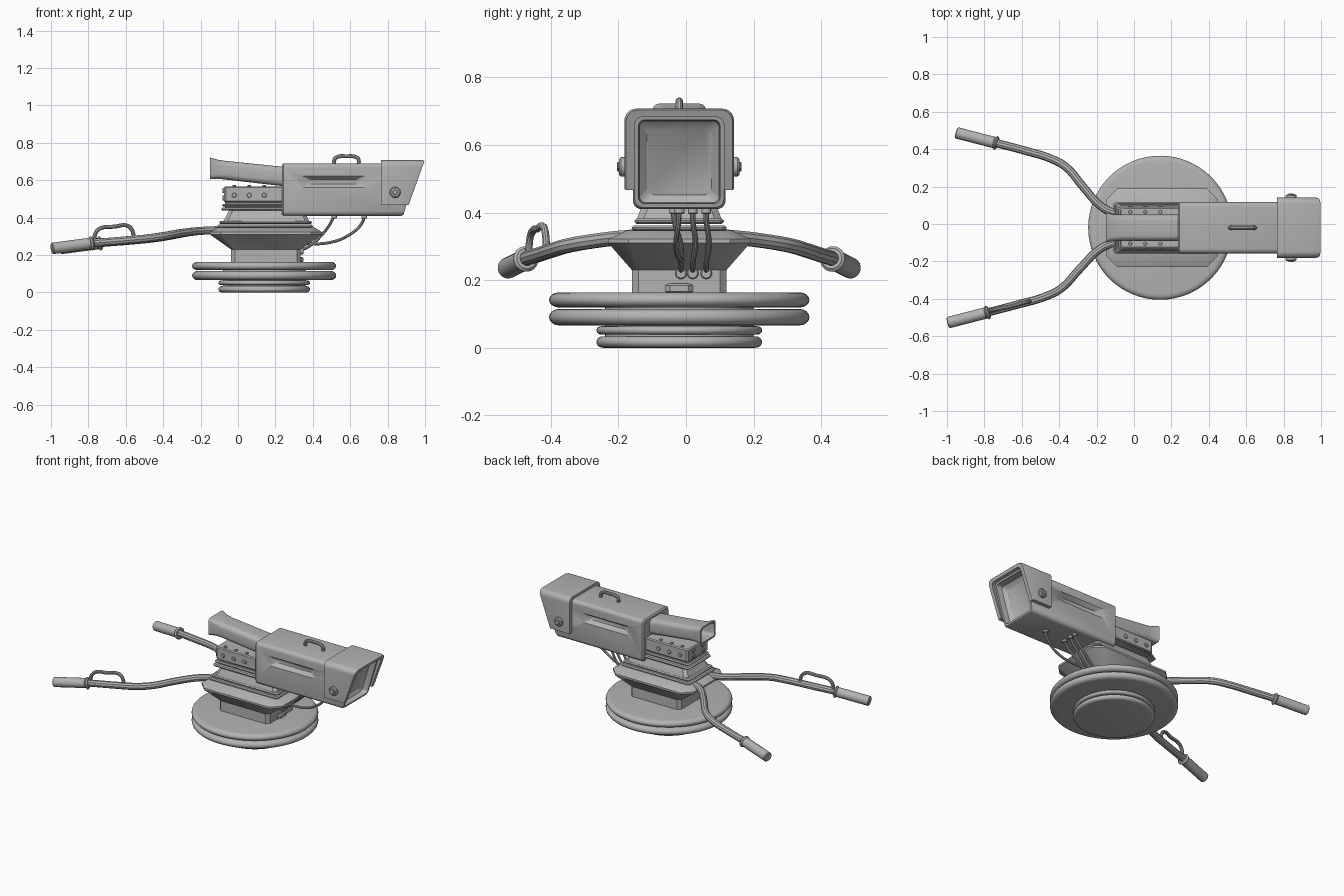
import bpy, bmesh, math
from mathutils import Vector

if "Cube" in bpy.data.objects:
    bpy.data.objects.remove(bpy.data.objects["Cube"])

YC = -0.02          # centre line of the machine
CX = 0.14           # centre of the turntable

grey = bpy.data.materials.new("painted grey")
grey.use_nodes = True
grey.diffuse_color = (0.45, 0.45, 0.45, 1)
grey.node_tree.nodes["Principled BSDF"].inputs["Base Color"].default_value = (0.45, 0.45, 0.45, 1)
parts = []


def finish(name, bm):
    bmesh.ops.recalc_face_normals(bm, faces=bm.faces)
    me = bpy.data.meshes.new(name)
    bm.to_mesh(me)
    bm.free()
    me.materials.append(grey)
    ob = bpy.data.objects.new(name, me)
    bpy.context.collection.objects.link(ob)
    parts.append(ob)
    return ob


def loft(name, rings):
    """Skin a list of equal-length rings and cap both ends."""
    bm = bmesh.new()
    rows = [[bm.verts.new(p) for p in ring] for ring in rings]
    n = len(rows[0])
    for a, b in zip(rows, rows[1:]):
        for i in range(n):
            j = (i + 1) % n
            bm.faces.new((a[i], a[j], b[j], b[i]))
    bm.faces.new(rows[0])
    bm.faces.new(rows[-1])
    return finish(name, bm)


def rounded(hu, hv, r, n=5):
    """Rounded rectangle; n=1 gives plain chamfered corners."""
    pts = []
    for k, (su, sv) in enumerate(((1, 1), (-1, 1), (-1, -1), (1, -1))):
        for i in range(n + 1):
            a = math.pi / 2 * (k + i / n)
            pts.append((su * (hu - r) + r * math.cos(a), sv * (hv - r) + r * math.sin(a)))
    return pts


def flat_ring(x0, x1, hy, z, r, n=1):
    return [((x0 + x1) / 2 + u, YC + v, z) for u, v in rounded((x1 - x0) / 2, hy, r, n)]


def upright_ring(x, zc, hy, hz, r, lean=0.0):
    return [(x + v * lean, YC + u, zc + v) for u, v in rounded(hy, hz, r)]


def block(name, x0, x1, hy, z0, z1, b=0.006):
    return loft(name, [flat_ring(x0 + e, x1 - e, hy - e, z, 0.012)
                       for e, z in ((b, z0), (0, z0 + b), (0, z1 - b), (b, z1))])


def disc(name, radius, z0, z1, edge_in):
    """Turntable plate with a rounded rim."""
    rings, mid, half = [], (z0 + z1) / 2, (z1 - z0) / 2
    for i in range(9):
        a = math.pi * (i / 8 - 0.5)
        r = radius - edge_in * (1 - math.cos(a))
        rings.append([(CX + r * math.cos(t), YC + r * math.sin(t), mid + half * math.sin(a))
                      for t in (2 * math.pi * k / 64 for k in range(64))])
    return loft(name, rings)


def rod(name, start, end, radius, sides=20, bevel=0.2):
    """Cylinder between two points with softened ends."""
    a, b = Vector(start), Vector(end)
    d = (b - a).normalized()
    u = d.orthogonal().normalized()
    v = d.cross(u)
    e = radius * bevel
    rings = []
    for c, r in ((a, radius - e), (a + d * e, radius), (b - d * e, radius), (b, radius - e)):
        rings.append([c + r * (u * math.cos(t) + v * math.sin(t))
                      for t in (2 * math.pi * k / sides for k in range(sides))])
    return loft(name, rings)


def tube(name, points, radius):
    """Smooth pipe through points."""
    cu = bpy.data.curves.new(name, "CURVE")
    cu.dimensions = "3D"
    cu.bevel_depth, cu.bevel_resolution, cu.resolution_u = radius, 3, 6
    cu.use_fill_caps = True
    sp = cu.splines.new("BEZIER")
    sp.bezier_points.add(len(points) - 1)
    for bp, p in zip(sp.bezier_points, points):
        bp.co = p
        bp.handle_left_type = bp.handle_right_type = "AUTO"
    tmp = bpy.data.objects.new(name + " path", cu)
    bpy.context.collection.objects.link(tmp)
    bpy.context.view_layer.update()
    bm = bmesh.new()
    bm.from_mesh(tmp.evaluated_get(bpy.context.evaluated_depsgraph_get()).to_mesh())
    bpy.data.objects.remove(tmp)
    return finish(name, bm)


# Turntable
disc("foot_plate_lower", 0.245, 0.0, 0.034, 0.02)
disc("foot_plate_upper", 0.245, 0.039, 0.064, 0.015)
disc("turntable_lower", 0.385, 0.066, 0.115, 0.03)
disc("turntable_upper", 0.385, 0.119, 0.164, 0.03)
rod("turntable_hub", (CX, YC, 0.01), (CX, YC, 0.15), 0.22, 48, 0.02)

# Pedestal with flared skirt
loft("pedestal", [flat_ring(-0.037, 0.335, 0.14, 0.155, 0.02),
                  flat_ring(-0.037, 0.335, 0.14, 0.23, 0.02),
                  flat_ring(-0.15, 0.45, 0.21, 0.31, 0.06),
                  flat_ring(-0.15, 0.45, 0.21, 0.322, 0.06),
                  flat_ring(-0.11, 0.41, 0.155, 0.347, 0.03)])
block("pedestal_tab", 0.3, 0.35, 0.04, 0.16, 0.19)

# Stacked neck plates and bearing block
block("neck_plate_lower", -0.11, 0.40, 0.14, 0.345, 0.362)
block("neck_plate_middle", -0.1, 0.395, 0.132, 0.366, 0.382)
loft("neck_collar", [flat_ring(-0.08, 0.38, 0.125, 0.38, 0.02),
                     flat_ring(-0.07, 0.375, 0.12, 0.395, 0.02),
                     flat_ring(-0.045, 0.35, 0.10, 0.445, 0.02)])
block("neck_plate_upper", -0.09, 0.36, 0.125, 0.437, 0.453)
block("neck_plate_top", -0.085, 0.36, 0.115, 0.46, 0.474)
block("bearing_core", -0.07, 0.34, 0.10, 0.44, 0.49)
block("bearing_block", -0.075, 0.32, 0.11, 0.482, 0.567)
for x in (-0.02, 0.06, 0.14):
    for s in (-1, 1):
        rod("block_side_bolt", (x, YC + s * 0.10, 0.52), (x, YC + s * 0.117, 0.52), 0.013, 12)
        rod("block_top_bolt", (x, YC + s * 0.085, 0.56), (x, YC + s * 0.085, 0.574), 0.01, 12)
for y in (-0.05, 0.05):
    for z in (0.505, 0.545):
        rod("block_rear_bolt", (-0.06, YC + y, z), (-0.083, YC + y, z), 0.014, 12)

# Sight tube with flared hollow eyepiece
loft("sight_tube", [upright_ring(*r) for r in (
    (0.27, 0.617, 0.07, 0.052, 0.03), (-0.07, 0.654, 0.07, 0.05, 0.03),
    (-0.11, 0.659, 0.071, 0.051, 0.025), (-0.15, 0.664, 0.079, 0.058, 0.02),
    (-0.15, 0.664, 0.068, 0.047, 0.02), (-0.06, 0.653, 0.058, 0.038, 0.02))])

# Main housing with leaning, recessed front window
LEAN, ZM = 0.3, 0.55
housing = loft("housing", [
    upright_ring(0.235, ZM, 0.129, 0.132, 0.02), upright_ring(0.243, ZM, 0.137, 0.14, 0.025),
    upright_ring(0.915, ZM, 0.137, 0.14, 0.025, LEAN), upright_ring(0.925, ZM, 0.132, 0.135, 0.025, LEAN),
    upright_ring(0.925, ZM, 0.121, 0.124, 0.02, LEAN), upright_ring(0.885, ZM, 0.118, 0.121, 0.02, LEAN),
    upright_ring(0.865, ZM, 0.095, 0.098, 0.02, LEAN)])

# Tapered finger recesses in both housing sides
for s in (-1, 1):
    rings = [[(0.51 + u, YC + s * y, 0.592 + v) for u, v in rounded(hx, hz, 0.01, 2)]
             for y, hx, hz in ((0.108, 0.13, 0.012), (0.142, 0.178, 0.034))]
    cutter = loft("recess_cutter", rings)
    parts.remove(cutter)
    cutter.hide_render = True
    mod = housing.modifiers.new("recess", "BOOLEAN")
    mod.operation, mod.solver, mod.object = "DIFFERENCE", "EXACT", cutter
    bpy.context.view_layer.objects.active = housing
    bpy.ops.object.modifier_apply(modifier=mod.name)
    bpy.data.objects.remove(cutter)

# Visor hood: open U-shaped shell with a sloped front edge
def hood_path(hy, top, r):
    arc = [(hy - r + r * math.cos(a), top - r + r * math.sin(a))
           for a in (math.pi / 2 * i / 6 for i in range(7))]
    half = [(hy, 0.47)] + arc
    return half + [(-y, z) for y, z in reversed(half)]


outline = hood_path(0.162, 0.707, 0.035) + hood_path(0.136, 0.687, 0.025)[::-1]
loft("visor_hood", [[(0.765, YC + y, z) for y, z in outline],
                    [(0.985 - (0.707 - z) * 0.36, YC + y, z) for y, z in outline],
                    [(0.997 - (0.707 - z) * 0.36, YC + y * 0.97, z - 0.004) for y, z in outline]])
for s in (-1, 1):
    rod("hood_pivot", (0.84, YC + s * 0.13, 0.535), (0.84, YC + s * 0.178, 0.535), 0.029, 24)
    rod("hood_pivot_bolt", (0.84, YC + s * 0.17, 0.535), (0.84, YC + s * 0.184, 0.535), 0.015, 6)

# Carry handle
tube("carry_handle", [(0.515, YC, 0.68), (0.518, YC, 0.715), (0.54, YC, 0.727), (0.58, YC, 0.728),
                      (0.62, YC, 0.727), (0.642, YC, 0.715), (0.645, YC, 0.68)], 0.011)

# Steering bars, grips and collars
for side, shift in ((-1, 0.0), (1, 0.045)):
    def at(x, y, z):
        return Vector((x + shift * min(1, max(0, -x - 0.1) * 2), YC + side * y, z))
    tube("steering_bar", [at(-0.03, 0.08, 0.335), at(-0.13, 0.088, 0.333), at(-0.19, 0.12, 0.33),
                          at(-0.29, 0.22, 0.32), at(-0.39, 0.325, 0.303), at(-0.48, 0.37, 0.29),
                          at(-0.62, 0.41, 0.277), at(-0.80, 0.457, 0.262), at(-0.9, 0.483, 0.25)], 0.022)
    rod("grip", at(-0.79, 0.455, 0.262), at(-0.995, 0.508, 0.235), 0.031, 20, 0.15)
    rod("grip_collar", at(-0.775, 0.451, 0.264), at(-0.792, 0.456, 0.261), 0.038, 24)

# Lever guard on the right-hand bar
tube("lever_guard", [(-0.77, -0.465, 0.265), (-0.76, -0.462, 0.32), (-0.735, -0.455, 0.343),
                     (-0.66, -0.44, 0.352), (-0.595, -0.422, 0.358), (-0.57, -0.416, 0.34),
                     (-0.555, -0.412, 0.28)], 0.011)

# Cables from the housing underside to the pedestal
for y0, y1 in ((-0.035, -0.015), (0.02, 0.02), (0.06, 0.06)):
    tube("cable", [(0.515, y0, 0.42), (0.5, y0, 0.38), (0.45, (y0 + y1) / 2 + 0.008, 0.31),
                   (0.385, y1, 0.25), (0.325, y1, 0.22)], 0.008)
    rod("cable_gland", (0.32, y1, 0.22), (0.35, y1, 0.22), 0.017, 16)
    rod("cable_plug", (0.515, y0, 0.395), (0.515, y0, 0.42), 0.014, 16)
tube("long_cable", [(0.675, -0.02, 0.42), (0.665, -0.022, 0.375), (0.59, -0.03, 0.305),
                    (0.48, -0.02, 0.265), (0.34, -0.01, 0.262)], 0.008)
rod("long_cable_plug", (0.675, -0.02, 0.395), (0.675, -0.02, 0.42), 0.016, 16)

# Smooth shading with sharp edges kept
bpy.ops.object.select_all(action="DESELECT")
for ob in parts:
    ob.select_set(True)
bpy.context.view_layer.objects.active = housing
bpy.ops.object.shade_smooth_by_angle(angle=math.radians(35))
